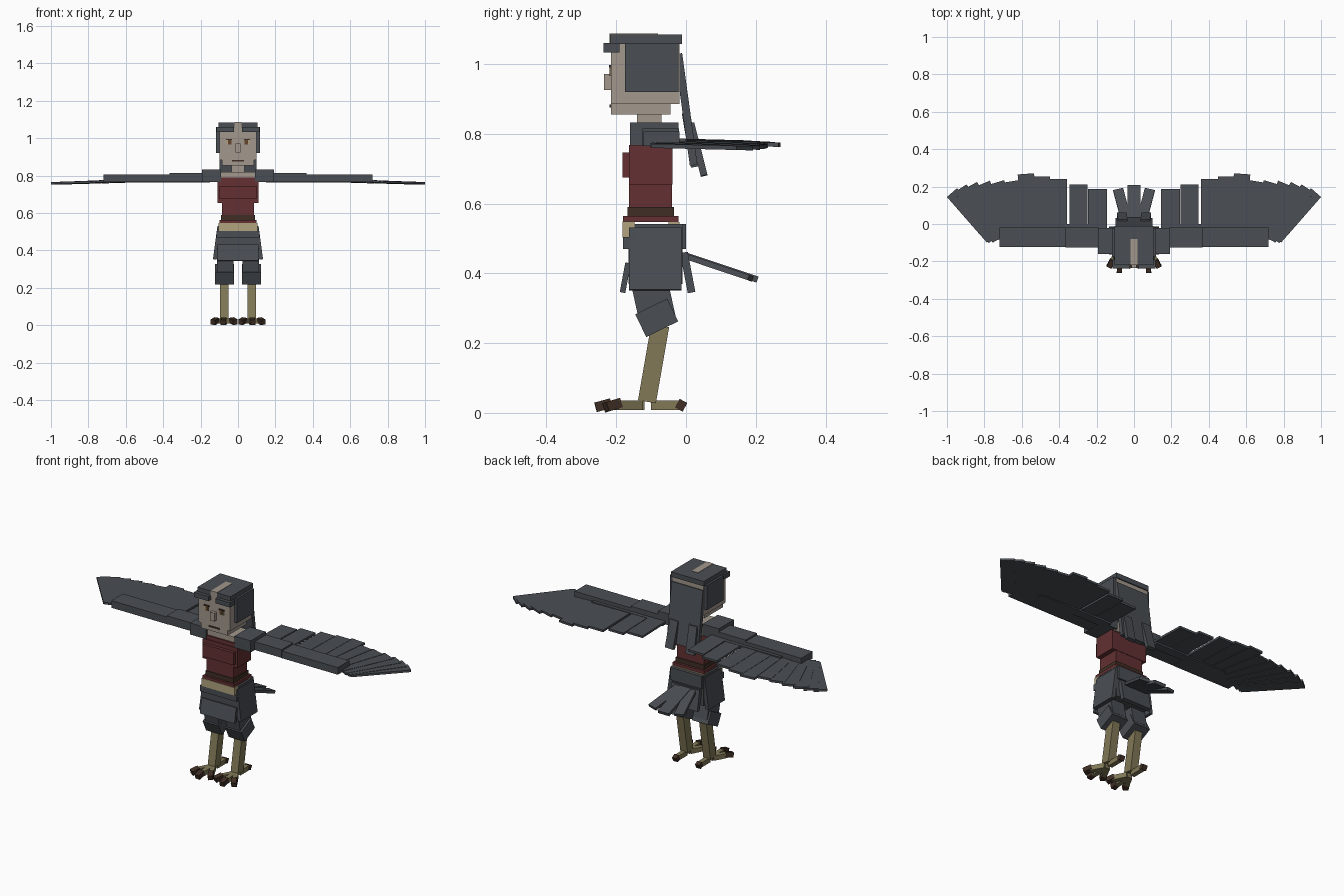
import bpy, bmesh
from mathutils import Matrix, Vector

if "Cube" in bpy.data.objects:
    bpy.data.objects.remove(bpy.data.objects["Cube"], do_unlink=True)


def material(name, *rgb):
    m = bpy.data.materials.new(name)
    m.use_nodes = True
    m.diffuse_color = (*rgb, 1)
    m.node_tree.nodes["Principled BSDF"].inputs["Base Color"].default_value = (*rgb, 1)
    return m


SLATE = material("slate feather", .068, .076, .088)
SKIN = material("pale skin", .36, .31, .265)
RED = material("dark red cloth", .125, .03, .032)
CREAM = material("cream sash", .44, .37, .21)
LEG = material("olive leg", .22, .19, .095)
BROWN = material("dark brown", .05, .028, .018)
EYE = material("amber eye", .13, .06, .025)


def solid(name, matrix, mat):
    bm = bmesh.new()
    bmesh.ops.create_cube(bm, size=1, matrix=matrix)
    mesh = bpy.data.meshes.new(name)
    bm.to_mesh(mesh)
    bm.free()
    mesh.materials.append(mat)
    ob = bpy.data.objects.new(name, mesh)
    bpy.context.collection.objects.link(ob)


def box(name, mat, x, y, z):
    """Box from (low, high) ranges; a single x value is a half width."""
    if not isinstance(x, tuple):
        x = (-x, x)
    spans = (x, y, z)
    centre = Vector([(a + b) / 2 for a, b in spans])
    size = [abs(b - a) for a, b in spans]
    solid(name, Matrix.Translation(centre) @ Matrix.Diagonal((*size, 1)), mat)


def bar(name, mat, p, q, width, thick, side=(1, 0, 0)):
    """Box running from p to q, its width measured along side."""
    p, q = Vector(p), Vector(q)
    along = (q - p).normalized()
    normal = along.cross(Vector(side)).normalized()
    across = normal.cross(along)
    rot = Matrix((across, along, normal)).transposed().to_4x4()
    size = Matrix.Diagonal((width, (q - p).length, thick, 1))
    solid(name, Matrix.Translation((p + q) / 2) @ rot @ size, mat)


# Head and face
box("head", SKIN, .1, (-.215, -.018), (.885, 1.058))
box("jaw", SKIN, .085, (-.215, -.045), (.855, .885))
box("neck", SKIN, .035, (-.14, -.07), (.81, .856))
box("nose", SKIN, .014, (-.235, -.215), (.925, .972))
box("mouth", BROWN, .033, (-.219, -.214), (.876, .884))

# Hair
box("hair_top", SLATE, .105, (-.218, -.012), (1.057, 1.085))
box("hair_streak", SKIN, .02, (-.219, -.08), (1.055, 1.087))
bar("hair_back", SLATE, (0, -.022, 1.03), (0, .022, .71), .2, .022)
bar("hair_back_lock", SLATE, (0, .0, .86), (0, .026, .705), .07, .024)

# Torso and belts
box("upper_chest", SKIN, .1, (-.15, -.03), (.76, .82))
box("chest", RED, .11, (-.163, -.038), (.655, .768))
box("chest_top", RED, .09, (-.158, -.036), (.76, .79))
box("bust", RED, .098, (-.182, -.16), (.675, .746))
box("waist", RED, .085, (-.163, -.04), (.585, .66))
box("belt", BROWN, .09, (-.168, -.035), (.563, .59))
box("belt_trim", RED, .1, (-.18, -.022), (.547, .564))
box("sash", CREAM, .105, (-.182, -.148), (.503, .548))
box("sash_back", CREAM, .1, (-.05, -.018), (.505, .547))

# Hips, skirt flaps and tail
box("hips", SLATE, .105, (-.165, -.01), (.37, .542))
box("hip_front", SLATE, .115, (-.18, -.15), (.47, .504))
box("hip_back", SLATE, .1, (-.025, 0), (.47, .542))
bar("front_flap", SLATE, (0, -.166, .43), (0, -.182, .345), .22, .016)
bar("back_flap", SLATE, (0, -.006, .46), (0, .016, .345), .18, .022)
bar("tail_centre", SLATE, (0, -.005, .452), (0, .205, .382), .07, .018)

for side, s in (("left", 1), ("right", -1)):
    # Paired head parts
    box("hair_" + side, SLATE, (s * .095, s * .117), (-.175, -.022), (.92, 1.06))
    box("fringe_" + side, SLATE, (s * .022, s * .115), (-.237, -.19), (1.033, 1.06))
    box("eye_white_" + side, CREAM, (s * .036, s * .062), (-.218, -.214), (.966, .99))
    box("eye_" + side, EYE, (s * .036, s * .053), (-.22, -.214), (.966, .99))
    box("eyebrow_" + side, BROWN, (s * .032, s * .064), (-.221, -.214), (.99, .997))
    bar("hair_lock_" + side, SLATE, (s * .06, .014, .83), (s * .066, .052, .68), .052, .02)

    # Arm
    box("shoulder_" + side, SLATE, (s * .09, s * .193), (-.16, -.022), (.767, .833))
    box("upper_arm_" + side, SLATE, (s * .19, s * .365), (-.125, -.02), (.768, .815))
    box("forearm_" + side, SLATE, (s * .36, s * .72), (-.122, -.018), (.765, .806))

    # Wing feathers from shoulder to tip: base x, base y, tip x, tip y, width
    feathers = [
        (.195, -.04, .195, .187, .1), (.297, -.04, .297, .212, .095),
        (.405, -.04, .405, .24, .092), (.495, -.04, .495, .255, .092),
        (.555, -.04, .578, .268, .088), (.61, -.05, .655, .228, .085),
        (.65, -.06, .735, .222, .085), (.69, -.07, .81, .215, .085),
        (.72, -.08, .875, .205, .082), (.745, -.08, .928, .19, .078),
        (.76, -.075, .973, .168, .072)]
    for i, (bx, by, tx, ty, w) in enumerate(feathers):
        z = .781 - .0016 * i
        bar(f"wing_feather_{side}_{i + 1}", SLATE, (s * bx, by, z),
            (s * tx, ty, z - .006), w, .012)
    # Short covert layer bridging the arm and the long feathers
    box("coverts_" + side, SLATE, (s * .15, s * .6), (-.05, .0), (.764, .786))

    # Skirt side and tail feathers
    bar("side_flap_" + side, SLATE, (s * .1, -.088, .53), (s * .124, -.088, .352),
        .15, .02, (0, 1, 0))
    bar("tail_side_" + side, SLATE, (s * .035, -.005, .45), (s * .085, .185, .386), .055, .016)

    # Leg
    bar("thigh_" + side, SLATE, (s * .068, -.115, .42), (s * .068, -.082, .27), .088, .105)
    bar("knee_" + side, SLATE, (s * .072, -.1, .305), (s * .072, -.068, .24), .102, .102)
    bar("shin_" + side, LEG, (s * .073, -.074, .25), (s * .073, -.112, .032), .046, .052)

    # Toes with claws: x and y at start, x and y at tip
    toes = {"outer": (.08, -.13, .118, -.2), "middle": (.073, -.12, .077, -.225),
            "inner": (.066, -.13, .03, -.2), "back": (.073, -.1, .073, -.015)}
    for toe, (ax, ay, bx, by) in toes.items():
        a, b = Vector((s * ax, ay, .022)), Vector((s * bx, by, .022))
        step = (b - a).normalized()
        bar(f"toe_{toe}_{side}", LEG, a, b, .026, .027)
        bar(f"claw_{toe}_{side}", BROWN, b - step * .01 + Vector((0, 0, .006)),
            b + step * (.012 if toe == "back" else .034) - Vector((0, 0, .006)), .028, .028)
